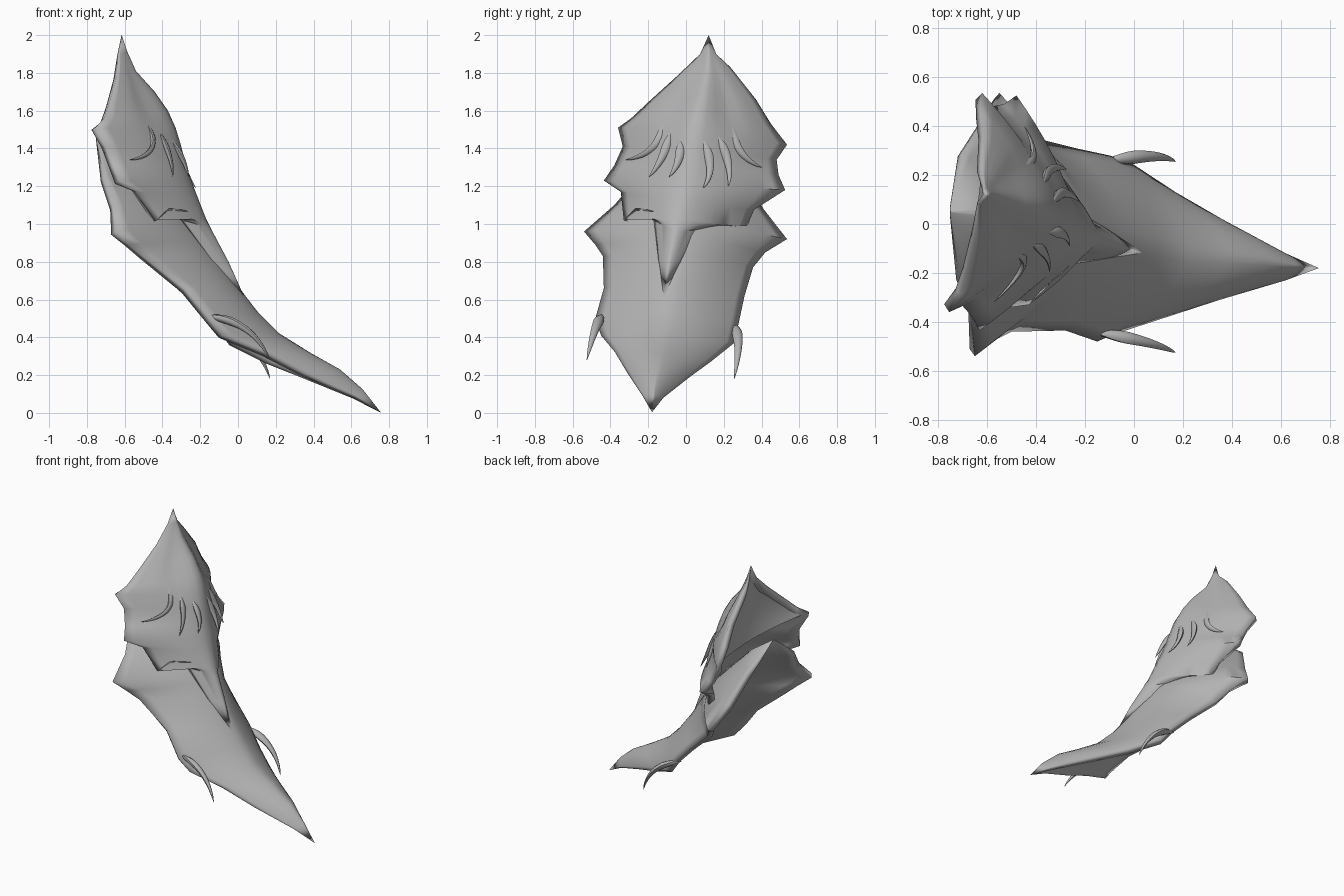
import bpy, bmesh, math
from mathutils import Vector
from mathutils.bvhtree import BVHTree

if "Cube" in bpy.data.objects:
    bpy.data.objects.remove(bpy.data.objects["Cube"])

steel = bpy.data.materials.new("grey_steel")
steel.diffuse_color = (0.45, 0.45, 0.45, 1)
steel.use_nodes = True
steel.node_tree.nodes["Principled BSDF"].inputs["Base Color"].default_value = steel.diffuse_color


def make_object(name, verts, faces, angle=50):
    mesh = bpy.data.meshes.new(name)
    mesh.from_pydata([tuple(v) for v in verts], [], faces)
    bm = bmesh.new()
    bm.from_mesh(mesh)
    bmesh.ops.remove_doubles(bm, verts=bm.verts, dist=0.0005)
    bm.to_mesh(mesh)
    bm.free()
    mesh.materials.append(steel)
    ob = bpy.data.objects.new(name, mesh)
    bpy.context.collection.objects.link(ob)
    bpy.ops.object.select_all(action='DESELECT')
    ob.select_set(True)
    bpy.context.view_layer.objects.active = ob
    bpy.ops.object.shade_smooth_by_angle(angle=math.radians(angle))
    return ob


def plate(name, rows, power, thickness, relief=0.0, half=9):
    """Loft rows of (left edge, ridge, right edge) into a shell thinning to its tips."""
    verts, faces, n = [], [], 2 * half + 1
    for left, mid, right in rows:
        for i in range(n):
            t = (i - half) / half
            e, m, a = Vector(left if t < 0 else right), Vector(mid), abs(t)
            p = m.lerp(e, a)
            p.x = e.x + (m.x - e.x) * (1 - a ** power)
            # hollows either side of the ridge leave a raised crest
            p.x -= relief * math.exp(-((a - .38) / .2) ** 2 - ((p.z - 1.62) / .13) ** 2)
            verts.append(p)
    for r in range(len(rows) - 1):
        for i in range(n - 1):
            a = r * n + i
            faces.append((a, a + n, a + n + 1, a + 1))
    ob = make_object(name, verts, faces)
    tree = BVHTree.FromPolygons(verts, faces)
    group = ob.vertex_groups.new(name="thickness")
    tips = [Vector(rows[0][1]), Vector(rows[-1][1])]
    for v in ob.data.vertices:
        d = min((v.co - tip).length for tip in tips)
        group.add([v.index], min(1, .05 + d / .25), 'REPLACE')
    shell = ob.modifiers.new("thickness", 'SOLIDIFY')
    shell.thickness = thickness
    shell.offset = -1
    shell.vertex_group = group.name
    return ob, tree


def horn(name, points, radius, flat=1.0, sides=8, steps=12):
    """Spindle-shaped hook along a quadratic curve, flattened along x."""
    a, b, c = [Vector(p) for p in points]
    verts, faces = [], []
    for s in range(steps + 1):
        t = s / steps
        p = a * (1 - t) ** 2 + b * 2 * t * (1 - t) + c * t * t
        d = ((b - a) * (1 - t) + (c - b) * t).normalized()
        u = d.cross(Vector((1, 0, 0))).normalized()
        w = u.cross(d)
        r = radius * min(1, (t / .3) ** .7) * (1 - t) ** 0.7 + 0.001
        for k in range(sides):
            ang = 2 * math.pi * k / sides
            verts.append(p + u * r * math.cos(ang) + w * r * flat * math.sin(ang))
    for s in range(steps):
        for k in range(sides):
            i, j = s * sides + k, s * sides + (k + 1) % sides
            faces.append((i, j, j + sides, i + sides))
    faces.append(tuple(reversed(range(sides))))
    return make_object(name, verts, faces)


# Upper plate: peak, two corners each side, long pointed tail
upper_rows = [
    ((-.615, .12, 2.0), (-.615, .12, 2.0), (-.615, .12, 2.0)),
    ((-.63, .075, 1.90), (-.585, .12, 1.91), (-.61, .16, 1.90)),
    ((-.64, -.04, 1.79), (-.54, .115, 1.81), (-.62, .235, 1.83)),
    ((-.68, -.20, 1.645), (-.44, .09, 1.70), (-.61, .37, 1.66)),
    ((-.71, -.29, 1.56), (-.37, .07, 1.60), (-.62, .45, 1.53)),
    ((-.755, -.36, 1.51), (-.33, .05, 1.51), (-.62, .535, 1.42)),
    ((-.70, -.335, 1.41), (-.30, .035, 1.41), (-.58, .48, 1.34)),
    ((-.66, -.38, 1.31), (-.275, .02, 1.31), (-.53, .49, 1.26)),
    ((-.63, -.435, 1.23), (-.24, 0, 1.21), (-.48, .525, 1.18)),
    ((-.54, -.345, 1.17), (-.205, -.02, 1.12), (-.44, .36, 1.075)),
    ((-.43, -.33, 1.02), (-.17, -.04, 1.03), (-.41, .32, .98)),
    ((-.38, -.25, 1.05), (-.15, -.05, .99), (-.34, .22, .995)),
    ((-.30, -.17, 1.02), (-.135, -.055, .96), (-.27, .08, .97)),
    ((-.13, -.145, .80), (-.05, -.09, .80), (-.11, -.02, .82)),
    ((.04, -.12, .60), (.04, -.12, .60), (.04, -.12, .60)),
]
upper, surface = plate("upper_plate", upper_rows, 1.55, 0.04, relief=.035)

# Lower plate: mid peak, wide corners, tapering to the bottom point
lower_rows = [
    ((-.75, .03, 1.45), (-.75, .05, 1.46), (-.75, .07, 1.45)),
    ((-.71, -.25, 1.25), (-.56, .03, 1.33), (-.70, .30, 1.28)),
    ((-.66, -.38, 1.10), (-.40, .02, 1.17), (-.63, .41, 1.08)),
    ((-.65, -.54, .96), (-.26, 0, 1.03), (-.55, .535, .92)),
    ((-.58, -.48, .89), (-.19, -.015, .95), (-.48, .42, .85)),
    ((-.50, -.44, .83), (-.14, -.03, .87), (-.42, .355, .77)),
    ((-.28, -.435, .66), (-.03, -.07, .71), (-.24, .31, .62)),
    ((-.15, -.48, .50), (.10, -.09, .54), (-.10, .28, .48)),
    ((-.08, -.45, .41), (.22, -.12, .42), (-.02, .255, .37)),
    ((.15, -.375, .32), (.38, -.13, .32), (.17, .13, .27)),
    ((.35, -.31, .21), (.54, -.15, .23), (.36, .02, .19)),
    ((.62, -.23, .09), (.66, -.17, .125), (.62, -.12, .08)),
    ((.755, -.18, .004), (.755, -.18, .004), (.755, -.18, .004)),
]
plate("lower_plate", lower_rows, 1.8, 0.04)

# Slightly hollow panel closing the back of the upper plate
panel_v, panel_f, cols, count = [], [], 8, 6
for i, (l, _, r) in enumerate(upper_rows[:count]):
    for k in range(cols + 1):
        t = k / cols
        p = Vector(l).lerp(Vector(r), t)
        p.x += 0.01 * i * math.sin(math.pi * t)
        panel_v.append(p)
for i in range(count - 1):
    for k in range(cols):
        a = i * (cols + 1) + k
        panel_f.append((a, a + 1, a + cols + 2, a + cols + 1))
make_object("back_panel", panel_v, panel_f)


def on_surface(y, z, lift):
    hit = surface.ray_cast(Vector((3, y, z)), Vector((-1, 0, 0)))[0]
    return Vector(((hit.x if hit else -.5) + lift, y, z))


# Curved claws lying on the upper plate, three on each side
claws = [
    ((-.11, 1.57), (-.12, 1.37), (-.32, 1.34)),
    ((-.08, 1.49), (-.11, 1.35), (-.195, 1.25)),
    ((-.03, 1.45), (-.02, 1.33), (-.09, 1.25)),
    ((.23, 1.55), (.25, 1.36), (.40, 1.30)),
    ((.16, 1.47), (.25, 1.33), (.225, 1.20)),
    ((.08, 1.46), (.17, 1.29), (.09, 1.19)),
]
for i, pts in enumerate(claws):
    path = [on_surface(y, z, lift) for (y, z), lift in zip(pts, (-.01, .02, .03))]
    horn(f"claw_{i + 1}", path, 0.032, 0.6)

# Hooked side spikes on the lower plate
horn("left_spike", [(-.17, -.44, .51), (.07, -.475, .50), (.17, -.525, .28)], 0.035, .8)
horn("right_spike", [(-.14, .25, .47), (.10, .30, .41), (.17, .255, .18)], 0.035, .8)
